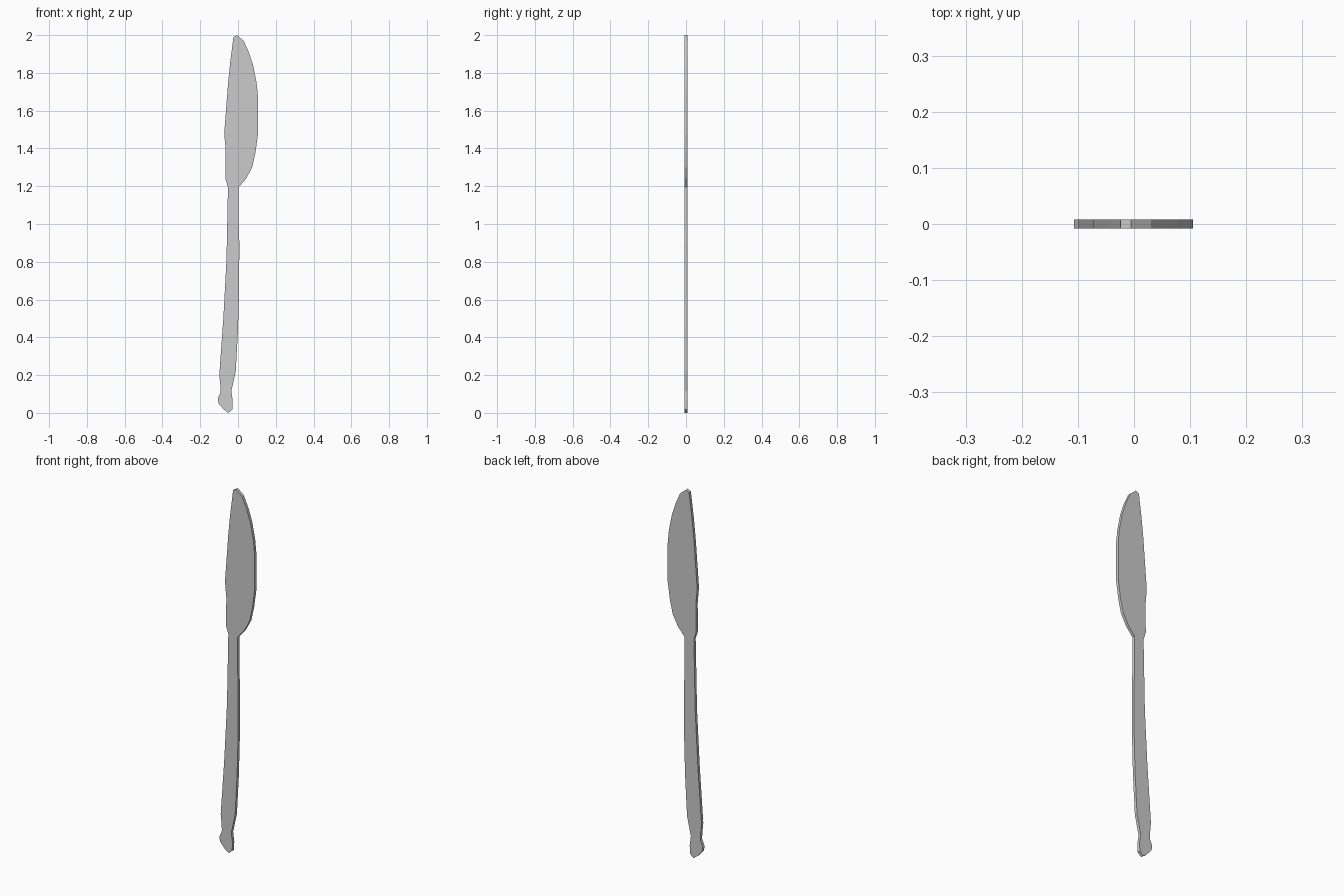
import bpy, bmesh

HALF_THICK = 0.008

# Cutting edge of the blade, tip down to the neck (x, z)
blade_edge = [(-0.005, 2.0), (0.03, 1.97), (0.057, 1.91), (0.08, 1.84),
              (0.098, 1.75), (0.105, 1.68), (0.105, 1.47), (0.092, 1.375),
              (0.075, 1.30), (0.043, 1.24), (0.004, 1.195)]
# Front side of the handle, neck down to the pommel
handle_front = [(0.003, 1.02), (0.007, 0.90), (0.006, 0.66), (0.0, 0.44),
                (-0.012, 0.22), (-0.035, 0.115)]
# Flared pommel
pommel = [(-0.028, 0.065), (-0.03, 0.018), (-0.051, 0.0), (-0.075, 0.018),
          (-0.103, 0.05), (-0.107, 0.075), (-0.092, 0.11)]
# Back side of the handle, pommel up to the neck
handle_back = [(-0.093, 0.14), (-0.099, 0.20), (-0.077, 0.51), (-0.061, 0.81),
               (-0.055, 1.10), (-0.053, 1.195)]
# Spine of the blade, neck up to the tip
blade_spine = [(-0.067, 1.24), (-0.065, 1.39), (-0.073, 1.48),
               (-0.053, 1.74), (-0.042, 1.85), (-0.024, 1.99)]

outline = blade_edge + handle_front + pommel + handle_back + blade_spine

# Flat silhouette extruded to an even thickness
bm = bmesh.new()
face = bm.faces.new([bm.verts.new((x, -HALF_THICK, z)) for x, z in outline])
ext = bmesh.ops.extrude_face_region(bm, geom=[face], use_keep_orig=True)
moved = [g for g in ext["geom"] if isinstance(g, bmesh.types.BMVert)]
bmesh.ops.translate(bm, verts=moved, vec=(0, 2 * HALF_THICK, 0))
bmesh.ops.recalc_face_normals(bm, faces=bm.faces[:])

mesh = bpy.data.meshes.new("knife")
bm.to_mesh(mesh)
bm.free()
knife = bpy.data.objects.new("knife", mesh)
bpy.context.collection.objects.link(knife)
